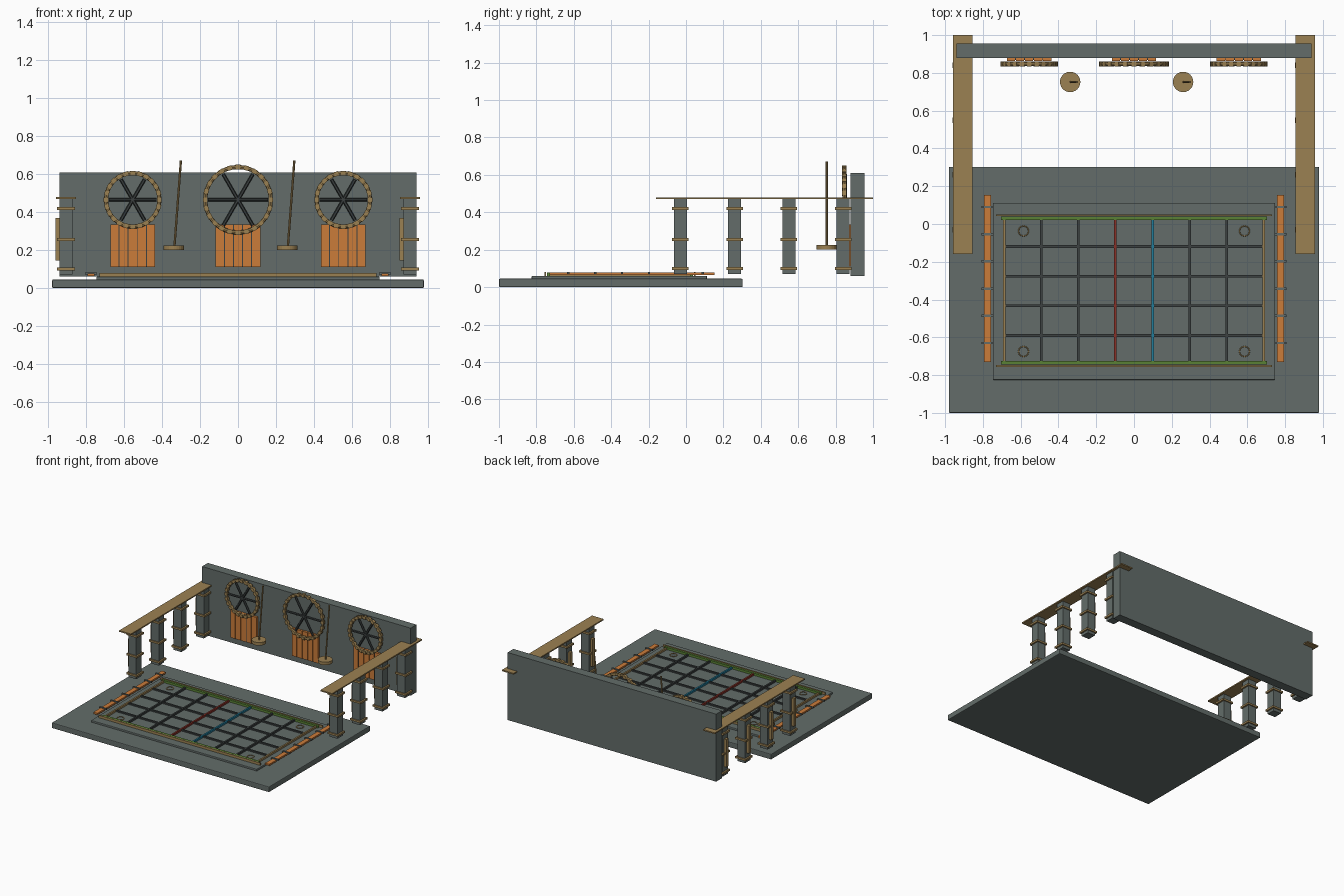
import bpy, math
from mathutils import Vector

if "Cube" in bpy.data.objects:
    bpy.data.objects.remove(bpy.data.objects["Cube"])


def material(name, rgb):
    m = bpy.data.materials.new(name)
    m.diffuse_color = (*rgb, 1)
    m.use_nodes = True
    m.node_tree.nodes["Principled BSDF"].inputs["Base Color"].default_value = m.diffuse_color
    return m


GREY = material("stone grey", (0.125, 0.152, 0.143))
DARK = material("dark iron", (0.045, 0.053, 0.053))
BRASS = material("brass", (0.33, 0.22, 0.085))
COPPER = material("copper", (0.60, 0.20, 0.042))
GREEN = material("green", (0.10, 0.22, 0.035))
RED = material("red", (0.25, 0.03, 0.02))
BLUE = material("blue", (0.015, 0.20, 0.32))


def finish(o, name, mat):
    o.name = name
    o.data.materials.append(mat)
    return o


def box(name, mat, x, y, z, bevel=0):
    """Box from (low, high) ranges."""
    bpy.ops.mesh.primitive_cube_add(size=1, location=[sum(r) / 2 for r in (x, y, z)])
    o = bpy.context.object
    o.scale = [r[1] - r[0] for r in (x, y, z)]
    bpy.ops.object.transform_apply(location=False, rotation=False, scale=True)
    if bevel:
        b = o.modifiers.new("edge", 'BEVEL')
        b.width, b.segments = bevel, 2
    return finish(o, name, mat)


def span(c, w):
    return (c - w / 2, c + w / 2)


def rod(name, mat, a, b, r, sides=12):
    a, b = Vector(a), Vector(b)
    bpy.ops.mesh.primitive_cylinder_add(vertices=sides, radius=r, depth=(b - a).length,
                                        location=(a + b) / 2)
    o = bpy.context.object
    o.rotation_euler = (b - a).to_track_quat('Z', 'Y').to_euler()
    return finish(o, name, mat)


def ring(name, mat, loc, r, tube, upright=False, seg=32, sides=8):
    bpy.ops.mesh.primitive_torus_add(major_radius=r, minor_radius=tube, major_segments=seg,
                                     minor_segments=sides, location=loc,
                                     rotation=(math.pi / 2 if upright else 0, 0, 0))
    return finish(bpy.context.object, name, mat)


# Floor slabs and back wall
box("base_slab", GREY, (-0.98, 0.98), (-1.0, 0.303), (0, 0.045), 0.006)
box("upper_slab", GREY, (-0.747, 0.747), (-0.825, 0.112), (0.04, 0.06), 0.004)
box("back_wall", GREY, (-0.94, 0.94), (0.88, 0.955), (0.06, 0.61))

# Colonnades: lintel, columns, bands and side plaques
for cx in (-0.907, 0.907):
    box("lintel", BRASS, span(cx, 0.105), (-0.16, 1.0), (0.47, 0.48))
    for i in range(4):
        cy = -0.03 + 0.29 * i
        box("column", GREY, span(cx, 0.07), span(cy, 0.07), (0.07, 0.47))
        for z in (0.1, 0.255, 0.42):
            box("column_band", BRASS, span(cx, 0.096), span(cy, 0.088), span(z, 0.015))
        box("column_plaque", BRASS, (cx - 0.055, cx - 0.034), span(cy, 0.03), (0.145, 0.37))

# Wall wheels with slatted panels underneath
for cx, r in ((-0.555, 0.155), (0, 0.187), (0.555, 0.155)):
    cz, cy = 0.465, 0.847
    rim = r - 0.014
    ring("wheel_rim", BRASS, (cx, cy, cz), rim, 0.011, True)
    for i in range(24):
        a = math.tau * i / 24
        bpy.ops.mesh.primitive_cube_add(
            size=0.024, location=(cx + rim * math.cos(a), cy, cz + rim * math.sin(a)),
            rotation=(0, -a, 0))
        finish(bpy.context.object, "rim_stud", BRASS)
    for i in range(3):
        a = math.pi * i / 3
        d = Vector((math.cos(a), 0, math.sin(a))) * (r - 0.03)
        c = Vector((cx, cy + 0.006, cz))
        rod("spoke", DARK, c - d, c + d, 0.009, 6)
    for i in range(5):
        box("panel_slat", COPPER, span(cx + (i - 2) * 0.048, 0.043), (0.862, 0.88), (0.11, 0.335))
    for i in range(4):
        box("panel_gap", DARK, span(cx + (i - 1.5) * 0.048, 0.007), (0.868, 0.88), (0.11, 0.335))

# Leaning poles on round weights
for cx in (-0.338, 0.26):
    rod("pole_weight", BRASS, (cx, 0.752, 0.2), (cx, 0.752, 0.225), 0.054, 24)
    rod("pole", BRASS, (cx + 0.003, 0.752, 0.22), (cx + 0.037, 0.752, 0.672), 0.006, 8)

# Floor grid, with coloured centre bars
for i in range(8):
    x = -0.687 + 0.1963 * i
    mat = {0: BRASS, 7: BRASS, 3: RED, 4: BLUE}.get(i, DARK)
    box("grid_long_bar", mat, span(x, 0.013), (-0.73, 0.025), (0.06, 0.075))
for i in range(4):
    box("grid_cross_bar", DARK, (-0.68, 0.68), span(-0.12 - 0.1565 * i, 0.015), (0.06, 0.071))

# Green and brass end rails
for y, s in ((0.03, 1), (-0.735, -1)):
    box("green_rail", GREEN, (-0.705, 0.705), span(y, 0.017), (0.06, 0.078))
    box("brass_rail", BRASS, (-0.73, 0.73), span(y + s * 0.017, 0.009), (0.06, 0.08))

# Corner rings on the floor
for x in (-0.585, 0.585):
    for y in (-0.037, -0.675):
        ring("floor_ring", BRASS, (x, y, 0.062), 0.027, 0.003, seg=12, sides=6)

# Copper side strips with ties
for cx in (-0.775, 0.775):
    box("side_strip", COPPER, span(cx, 0.037), (-0.73, 0.153), (0.064, 0.077))
    for i in range(6):
        box("strip_tie", GREY, span(cx, 0.064), span(0.09 - 0.144 * i, 0.013), (0.07, 0.082))
